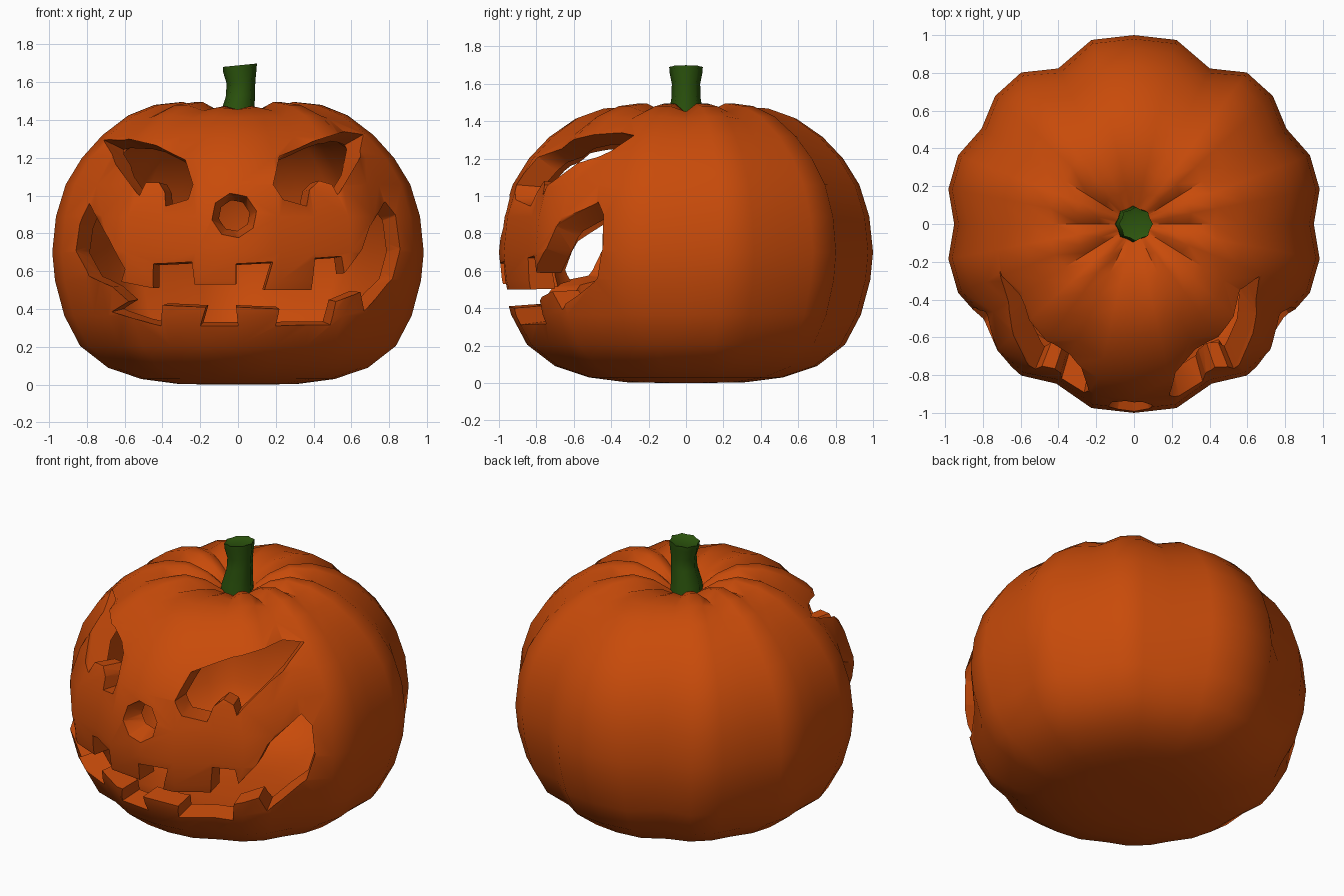
import bpy, bmesh, math
from mathutils import Vector
from mathutils.bvhtree import BVHTree

if "Cube" in bpy.data.objects:
    bpy.data.objects.remove(bpy.data.objects["Cube"])


def material(name, rgb):
    m = bpy.data.materials.new(name)
    m.diffuse_color = (*rgb, 1)
    m.use_nodes = True
    m.node_tree.nodes["Principled BSDF"].inputs["Base Color"].default_value = m.diffuse_color
    return m


def loft(name, rings, mat=None, triangulate=False):
    """Closed solid through equal-length rings of points, capped at both ends."""
    bm = bmesh.new()
    vs = [[bm.verts.new(p) for p in ring] for ring in rings]
    n = len(rings[0])
    for a, b in zip(vs, vs[1:]):
        for i in range(n):
            j = (i + 1) % n
            bm.faces.new((a[i], a[j], b[j], b[i]))
    bm.faces.new(vs[0][::-1])
    bm.faces.new(vs[-1])
    if triangulate:
        bmesh.ops.triangulate(bm, faces=bm.faces[:])
    bmesh.ops.recalc_face_normals(bm, faces=bm.faces[:])
    me = bpy.data.meshes.new(name)
    bm.to_mesh(me)
    bm.free()
    ob = bpy.data.objects.new(name, me)
    bpy.context.collection.objects.link(ob)
    if mat:
        me.materials.append(mat)
    return ob


def smooth(ob, angle):
    bpy.ops.object.select_all(action='DESELECT')
    ob.select_set(True)
    bpy.context.view_layer.objects.active = ob
    bpy.ops.object.shade_smooth_by_angle(angle=math.radians(angle))


orange = material("orange_skin", (0.58, 0.07, 0.003))
green = material("green_stem", (0.025, 0.09, 0.004))

# Ribs: groove angles, with the front and back ribs wider than the others
grooves = [0, 32, 64, 116, 148, 180, 212, 244, 296, 328, 360]
ribs = []   # (angle, groove strength, top drop)
for a, b in zip(grooves, grooves[1:]):
    wide = b - a > 40
    n = 4 if wide else 3
    strength = 1.4 if a in (64, 116) else 1.0 if a in (244, 296) else 0.8
    ribs.append((math.radians(a), strength, 1.0))
    ribs += [(math.radians(a + (b - a) * k / n), 0, 0.8 if wide and k == 2 else 0.4 if wide else 0)
             for k in range(1, n)]

# Skin profile: radius, height, groove depth, groove drop
profile = [(0.10, 0.0, 0, 0), (0.32, 0.004, .01, 0), (0.52, 0.03, .02, 0),
           (0.70, 0.09, .03, 0), (0.85, 0.205, .04, 0), (0.935, 0.365, .05, 0),
           (0.985, 0.55, .06, 0), (1.0, 0.70, .06, 0), (0.98, 0.89, .065, 0),
           (0.927, 1.06, .065, 0), (0.84, 1.2, .065, 0), (0.73, 1.32, .065, .005),
           (0.59, 1.425, .065, .015), (0.45, 1.48, .07, .03), (0.31, 1.495, .08, .05),
           (0.19, 1.455, .08, .035), (0.09, 1.385, .04, .01), (0.03, 1.36, 0, 0)]
CENTRE = Vector((0, 0, 0.74))


def skin(name, scale, mat=None):
    rings = []
    for r, z, depth, drop in profile:
        ring = []
        for a, g, d in ribs:
            rr = r * (1 - depth * g)
            p = Vector((rr * math.cos(a), rr * math.sin(a), z - drop * d))
            ring.append(CENTRE + (p - CENTRE) * scale)
        rings.append(ring)
    return loft(name, rings, mat)


body = skin("pumpkin_body", 1.0, orange)
cavity = skin("cavity_cutter", 0.86)
bm = bmesh.new()
bm.from_mesh(body.data)
tree = BVHTree.FromBMesh(bm)
bm.free()


def face_cutter(name, outline, focus, t, back):
    """Straight in to the skin, then tapering toward a focus through the wall."""
    focus = Vector(focus)
    front, surf, inner, end = [], [], [], []
    for x, z in outline:
        hit = tree.ray_cast(Vector((x, -3, z)), Vector((0, 1, 0)))[0]
        p = hit + Vector((0, -0.008, 0))
        q = p.lerp(focus, t)
        front.append((x, -1.3, z))
        surf.append(p)
        inner.append(q)
        end.append((q.x, back, q.z))
    return loft(name, [front, surf, inner, end], None, True)


# Facial openings (x, z as seen from the front)
left_eye = [(-.71, 1.295), (-.58, 1.30), (-.43, 1.265), (-.28, 1.19), (-.24, 1.06),
            (-.265, .98), (-.385, .945), (-.39, 1.02), (-.42, 1.07), (-.49, 1.07),
            (-.525, 1.0), (-.65, 1.17)]
right_eye = [(.665, 1.325), (.565, 1.34), (.39, 1.285), (.22, 1.21), (.187, 1.06),
             (.24, .98), (.365, .945), (.38, 1.03), (.43, 1.08), (.5, 1.06),
             (.53, 1.005), (.65, 1.21)]
nose = [(-.02 + .122 * math.cos(k * math.pi / 4 + .2),
         .895 + .122 * math.sin(k * math.pi / 4 + .2)) for k in range(8)]
mouth = [(-.79, .96), (-.69, .78), (-.60, .61), (-.62, .545), (-.45, .51),
         (-.45, .64), (-.245, .65), (-.23, .53), (-.01, .53), (-.01, .64),
         (.185, .65), (.14, .50), (.39, .50), (.41, .67), (.55, .68), (.565, .59),
         (.66, .72), (.70, .84), (.78, .97),
         (.835, .9), (.86, .72), (.82, .56), (.67, .39), (.65, .49), (.52, .44),
         (.49, .315), (.2, .31), (.22, .40), (-.01, .41), (.0, .31), (-.2, .31),
         (-.17, .41), (-.40, .42), (-.41, .31), (-.67, .385), (-.58, .44),
         (-.67, .52), (-.79, .575), (-.86, .71), (-.84, .85)]

cutters = [cavity,
           face_cutter("left_eye_cutter", left_eye, (0, .5, .95), .25, -.05),
           face_cutter("right_eye_cutter", right_eye, (0, .5, .95), .25, -.05),
           face_cutter("nose_cutter", nose, (-.02, -.52, .895), .45, -.5),
           face_cutter("mouth_cutter", mouth, (0, .9, .55), .25, -.05)]
for c in cutters:
    c.hide_render = True
    mod = body.modifiers.new(c.name, 'BOOLEAN')
    mod.operation = 'DIFFERENCE'
    mod.solver = 'EXACT'
    mod.object = c

# Bake the carving and drop the cutters
bpy.context.view_layer.update()
carved = bpy.data.meshes.new_from_object(
    body.evaluated_get(bpy.context.evaluated_depsgraph_get()))
body.modifiers.clear()
body.data = carved
for c in cutters:
    bpy.data.objects.remove(c)
smooth(body, 48)

# Fluted stem: centre x, height, radius
stem_rings = []
for cx, z, r in [(-.005, 1.34, .1), (-.005, 1.43, .093), (.012, 1.53, .077),
                 (.016, 1.60, .076), (.01, 1.66, .088), (.01, 1.69, .09), (.01, 1.68, .06)]:
    ring = []
    for k in range(16):
        a = k * math.pi / 8
        rr = r * (1 if k % 2 == 0 else .88)
        x, y = rr * math.cos(a), rr * math.sin(a)
        ring.append((cx + x, y, z + .1 * x))
    stem_rings.append(ring)
stem = loft("stem", stem_rings, green)
smooth(stem, 75)
